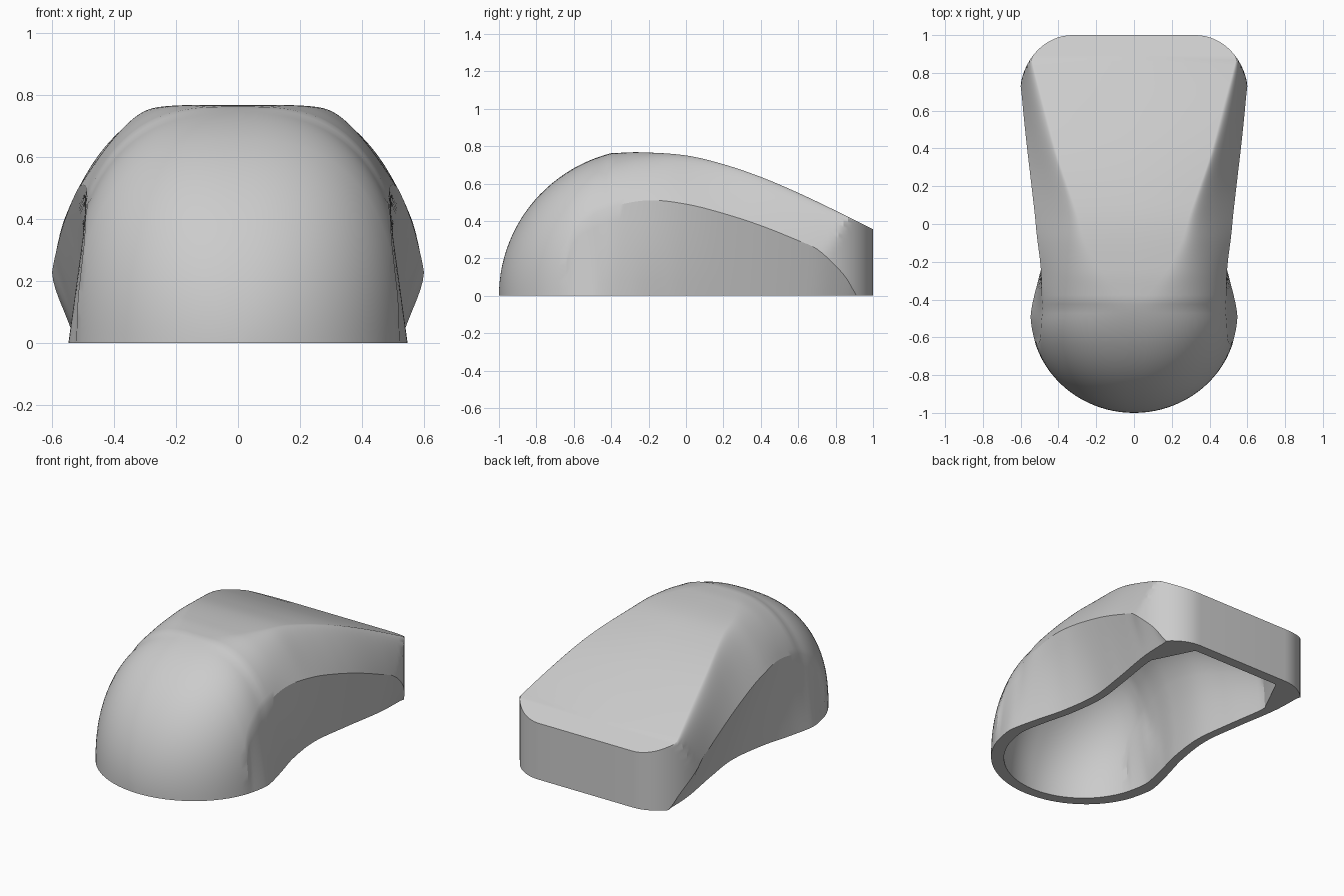
import bpy, bmesh, math

if "Cube" in bpy.data.objects:
    bpy.data.objects.remove(bpy.data.objects["Cube"])

LOW, UP = 6, 18    # points below and above the grip crest


def curve(table, y):
    """Smooth interpolation through (position, value) points."""
    if y <= table[0][0]:
        return table[0][1]
    if y >= table[-1][0]:
        return table[-1][1]
    i = max(k for k in range(len(table) - 1) if table[k][0] <= y)

    def slope(k):
        a, b = table[max(k - 1, 0)], table[min(k + 1, len(table) - 1)]
        return (b[1] - a[1]) / (b[0] - a[0])
    (x0, v0), (x1, v1) = table[i], table[i + 1]
    d = x1 - x0
    t = (y - x0) / d
    return ((2*t**3 - 3*t**2 + 1) * v0 + (t**3 - 2*t**2 + t) * d * slope(i)
            + (3*t**2 - 2*t**3) * v1 + (t**3 - t**2) * d * slope(i + 1))


# Long profiles: back height, half width, flat top half width, grip crest, grip base
HEIGHT = [(-.4, .762), (-.25, .767), (0, .75), (.2, .703), (.4, .635), (.6, .55), (.8, .455), (1, .355)]
WIDTH = [(-.48, .547), (-.3, .572), (-.15, .583), (.2, .595), (.7, .612), (1, .62)]
FLAT = [(-.45, 0), (-.36, .08), (-.25, .17), (-.1, .25), (.05, .295), (.35, .4), (.65, .48), (.87, .54), (1, .57)]
CREST = [(-.64, .25), (-.6, .345), (-.5, .43), (-.4, .475), (-.2, .51), (0, .49), (.2, .44),
         (.4, .375), (.6, .295), (.7, .25), (.8, .16), (.86, .09), (.91, 0)]
WAIST = [(-.64, .52), (-.55, .541), (-.47, .546), (-.3, .508), (-.1, .455), (.15, .425),
         (.4, .455), (.7, .503), (.91, .512)]
# Cross-section fullness and side bulge
FULL = [(-1, 2.2), (-.7, 2.5), (-.5, 2.6), (-.38, 2.45), (-.25, 2.2), (0, 2.1), (.3, 2)]
BULGE = [(-.4, 1), (-.25, .9), (0, .5), (.3, .4), (.7, .75), (1, .75)]


def height(y):
    if y < -.4:
        return .787 * math.sqrt(max(0, 1 - ((-.2 - y) / .8) ** 2))
    return curve(HEIGHT, y)


def width(y):
    if y < -.48:
        return .547 * math.sqrt(max(0, 1 - ((-.48 - y) / .52) ** 2))
    return curve(WIDTH, y)


def corner(y):
    """Rounded rear corners in plan."""
    if y < .68:
        return 9
    return .325 + .28 * math.sqrt(max(0, 1 - ((y - .68) / .32) ** 2))


def section(y):
    """Half cross-section from the base up to the centre line."""
    h, w, lim, n = height(y), width(y), corner(y), curve(FULL, y)
    f, b = curve(FLAT, y), curve(BULGE, y)
    zc = .25 * h / height(-.64) if y < -.64 else curve(CREST, y)
    a0 = math.asin(min(1, (zc / h) ** (n / 2))) if h > 1e-6 else 0

    def round_x(z):
        return f + (w - f) * max(0, 1 - (z / h) ** n) ** (1 / n) if h > 1e-6 else 0
    crest_x = round_x(zc)
    xc = min(crest_x, lim)
    pts = []
    for k in range(LOW):
        t = k / LOW
        z = zc * t
        if y <= -.64:                     # plain rounded front wall
            x = round_x(z)
        else:                             # scooped side grip
            base = min(curve(WAIST, y), lim) if y < .91 else xc
            x = base + (xc - base) * t
        pts.append((x, y, z))
    for k in range(UP + 1):
        z = h * math.sin(a0 + (math.pi / 2 - a0) * k / UP) ** (2 / n)
        x = round_x(z)
        if y > -.4:                       # flatter flanks towards the rear
            chord = crest_x + (f - crest_x) * (z - zc) / (h - zc)
            x = b * x + (1 - b) * chord
        pts.append((min(x, lim), y, z))
    pts.append((0, y, h))
    return pts


def inner_section(ring):
    """Inner skin: plain arch over the base width, with chamfered rear corners."""
    y, h = ring[0][1] * .935, ring[-1][2]
    half = min(ring[0][0] * .87, .31 + .5 * (.935 - y))
    pts = []
    for px, _, pz in ring:
        arch = half * max(0, 1 - (pz / h) ** 2.6) ** (1 / 2.6) if h > 1e-6 else 0
        pts.append((min(px * .87, arch), y, pz * .91))
    return pts


ys = [-1 + .36 * (i / 18) ** 2 for i in range(18)]
ys += [-.64 + 1.34 * i / 56 for i in range(56)]
ys += [.7 + .3 * math.sin(math.pi / 2 * i / 16) for i in range(17)]
rings = [section(y) for y in ys]

bm = bmesh.new()


def skin(sections):
    """Half shell with its rear wall; returns the base edge vertices."""
    grid = [[bm.verts.new(p) for p in r] for r in sections]
    for a, b in zip(grid, grid[1:]):
        for k in range(len(a) - 1):
            bm.faces.new((a[k], b[k], b[k + 1], a[k + 1]))
    foot = bm.verts.new((0, sections[-1][0][1], 0))
    bm.faces.new([foot] + grid[-1])
    return [r[0] for r in grid] + [foot]


# Outer skin, inner skin and the rim joining them
outer = skin(rings)
inner = skin([inner_section(r) for r in rings])
for k in range(len(outer) - 1):
    bm.faces.new((outer[k], inner[k], inner[k + 1], outer[k + 1]))
bmesh.ops.remove_doubles(bm, verts=bm.verts[:], dist=2e-4)

# Mirror to the other side
dup = bmesh.ops.duplicate(bm, geom=bm.verts[:] + bm.edges[:] + bm.faces[:])["geom"]
for v in dup:
    if isinstance(v, bmesh.types.BMVert):
        v.co.x = -v.co.x
bmesh.ops.remove_doubles(bm, verts=bm.verts[:], dist=2e-4)
bmesh.ops.recalc_face_normals(bm, faces=bm.faces[:])

mesh = bpy.data.meshes.new("shell")
bm.to_mesh(mesh)
bm.free()
shell = bpy.data.objects.new("shell", mesh)
bpy.context.collection.objects.link(shell)
grey = bpy.data.materials.new("light grey")
grey.diffuse_color = (.6, .6, .6, 1)
grey.use_nodes = True
grey.node_tree.nodes["Principled BSDF"].inputs["Base Color"].default_value = grey.diffuse_color
mesh.materials.append(grey)

bpy.context.view_layer.objects.active = shell
shell.select_set(True)
bpy.ops.object.shade_smooth_by_angle(angle=math.radians(22))
